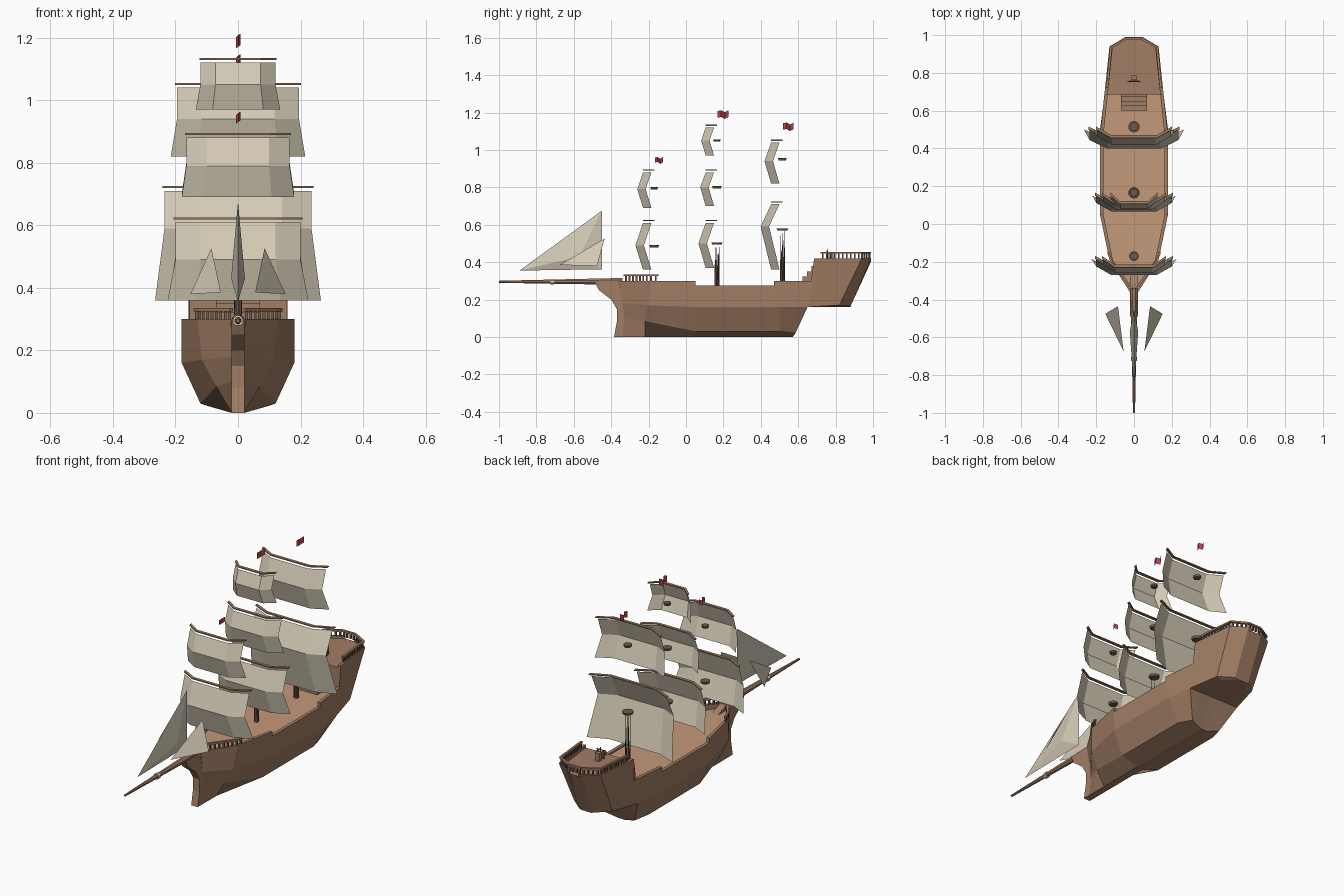
import bpy, math
from mathutils import Vector

if "Cube" in bpy.data.objects:
    bpy.data.objects.remove(bpy.data.objects["Cube"])


def material(name, rgb):
    m = bpy.data.materials.new(name)
    m.diffuse_color = (*rgb, 1)
    m.use_nodes = True
    m.node_tree.nodes["Principled BSDF"].inputs["Base Color"].default_value = m.diffuse_color
    return m


WOOD = material("hull_wood", (0.36, 0.21, 0.13))
DECK = material("deck_wood", (0.55, 0.32, 0.19))
DARK = material("dark_wood", (0.16, 0.10, 0.07))
CLOTH = material("sail_cloth", (0.66, 0.60, 0.47))
RED = material("flag_red", (0.45, 0.05, 0.06))


def mesh(name, verts, faces, *mats):
    me = bpy.data.meshes.new(name)
    me.from_pydata([tuple(v) for v in verts], [], faces)
    ob = bpy.data.objects.new(name, me)
    bpy.context.collection.objects.link(ob)
    for m in mats:
        me.materials.append(m)
    return ob


def loft(name, rings, closed, caps, *mats):
    n = len(rings[0])
    verts = [p for r in rings for p in r]
    faces = []
    for i in range(len(rings) - 1):
        for j in range(n if closed else n - 1):
            k = (j + 1) % n
            faces.append((i*n + j, i*n + k, (i+1)*n + k, (i+1)*n + j))
    if caps:
        faces += [tuple(range(n))[::-1], tuple(range((len(rings)-1)*n, len(rings)*n))]
    return mesh(name, verts, faces, *mats)


def box(name, loc, size, mat):
    x, y, z = (s / 2 for s in size)
    rings = [[Vector(loc) + Vector((a*x, b*y, c*z)) for a, b in ((-1, -1), (1, -1), (1, 1), (-1, 1))]
             for c in (-1, 1)]
    return loft(name, rings, True, True, mat)


def rod(name, a, b, r1, r2, mat, sides=8):
    a, b = Vector(a), Vector(b)
    q = (b - a).to_track_quat('Z', 'Y')
    rings = [[p + q @ Vector((r*math.cos(t), r*math.sin(t), 0))
              for t in (2*math.pi*(i + .5)/sides for i in range(sides))]
             for p, r in ((a, r1), (b, r2))]
    return loft(name, rings, True, True, mat)


# Hull: each station is keel, chine, waterline, rim (x, y, z), then deck height
stations = [
    ((.02, -.34, 0), (.02, -.33, .10), (.02, -.34, .18), (.022, -.36, .30), .27),
    ((.02, -.22, 0), (.07, -.22, .085), (.115, -.21, .17), (.13, -.19, .30), .27),
    ((.02, .05, 0), (.12, .05, .03), (.18, .05, .16), (.18, .05, .30), .265),
    ((.02, .05, 0), (.12, .05, .03), (.18, .05, .16), (.18, .05, .275), .265),
    ((.02, .50, 0), (.12, .50, .03), (.18, .50, .16), (.18, .47, .275), .265),
    ((.02, .50, 0), (.12, .50, .03), (.18, .50, .16), (.18, .47, .30), .265),
    ((.02, .57, 0), (.09, .585, .02), (.16, .65, .16), (.157, .685, .30), .265),
    ((.02, .65, .16), (.10, .65, .16), (.16, .65, .16), (.157, .685, .42), .405),
    ((.02, .82, .16), (.08, .82, .16), (.12, .82, .17), (.13, .94, .42), .405),
    ((.015, .88, .16), (.03, .88, .16), (.045, .88, .165), (.045, .99, .42), .405),
]
rings = []
for *pts, dz in stations:
    rx, ry, rz = pts[3]
    w = max(rx - .018, .005)
    half = pts + [(w, ry, rz), (w, ry, dz)]
    rings.append(half + [(-x, y, z) for x, y, z in reversed(half)])
hull = loft("hull", rings, True, True, WOOD, DECK)
for i, f in enumerate(hull.data.polygons):
    if i % 12 == 5 and i // 12 < 6:
        f.material_index = 1

# Stem and keel plate
profile = [(-.49, .295), (-.465, .25), (-.40, .20), (-.37, .15), (-.37, .08), (-.385, 0),
           (-.2, 0), (-.2, .25), (-.32, .295)]
loft("stem", [[(x, y, z) for y, z in profile] for x in (-.02, .02)], True, True, WOOD)

# Bowsprit with collar
rod("bowsprit", (0, -.34, .297), (0, -1, .295), .02, .006, WOOD)
rod("bowsprit_collar", (0, -.725, .295), (0, -.705, .295), .017, .017, CLOTH)

# Stairs up to the stern deck
for i in range(4):
    box("stair", (0, .645 + .012*i, .28 + .028*i), (.14, .09 - .024*i, .03), WOOD)


# Railings: a top rail on short posts along a path
def railing(name, path, z, gap=.022):
    for a, b in zip(path, path[1:]):
        a, b = Vector((*a, z)), Vector((*b, z))
        d = (b - a).normalized()
        side = Vector((-d.y, d.x, 0)) * .006
        up = Vector((0, 0, .005))
        loft(name + "_rail", [[p + side - up, p - side - up, p - side + up, p + side + up] for p in (a, b)],
             True, True, WOOD)
        n = max(1, round((b - a).length / gap))
        for i in range(n):
            p = a.lerp(b, (i + .5) / n)
            box(name + "_post", (p.x, p.y, z - .018), (.009, .009, .028), DARK)


for s in (-1, 1):
    railing("bow", [(s*.137, -.15), (s*.118, -.2), (s*.02, -.33)], .33)
    railing("stern", [(s*.142, .72), (s*.122, .935), (s*.04, .982), (0, .982)], .45)

# Steering wheel on its stand
box("wheel_stand", (0, .775, .425), (.025, .025, .05), WOOD)
for i in range(4):
    t = math.pi * i / 4
    d = Vector((math.cos(t), 0, math.sin(t))) * .034
    c = Vector((0, .755, .437))
    rod("wheel_spoke", c - d, c + d, .003, .003, DARK, 4)
bpy.ops.mesh.primitive_torus_add(major_segments=10, minor_segments=4, major_radius=.024,
                                 minor_radius=.004, location=(0, .755, .437), rotation=(math.pi/2, 0, 0))
wheel = bpy.context.object
wheel.name = "wheel_rim"
wheel.data.materials.append(DARK)

COLS = (-1, -.6, .6, 1)


# Square sail with a folded belly, swept-back sides, a yard above it
def sail(y, top, mid, bot, wt, wb):
    bulge = .16 * (top - bot)
    rows = [(top, wt, -.06), (mid, wt, -.06 - bulge), (bot, wb, -.06)]
    loft("square_sail", [[(u*w, y + dy + (.045 if abs(u) == 1 else 0), z) for u in COLS]
                         for z, w, dy in rows], False, False, CLOTH)
    yard = []
    for u in COLS:
        yy, zz = y - .052 + (.045 if abs(u) == 1 else 0), top + .012
        yard.append([(u*wt*1.03, yy + a, zz + b) for a, b in
                     ((-.008, -.003), (.008, -.003), (.008, .003), (-.008, .003))])
    loft("yard", yard, True, True, WOOD)


# Masts: y, sails (top, fold, bottom, half widths), platforms (z, radius), flag height
masts = [
    (-.17, [(.61, .49, .36, .20, .225), (.88, .79, .69, .165, .18)],
     [(.485, .026), (.795, .02)], .945, .045),
    (.165, [(.61, .50, .37, .20, .22), (.88, .80, .70, .165, .18), (1.12, 1.05, .97, .12, .135)],
     [(.50, .03), (.80, .025), (1.05, .02)], 1.19, .06),
    (.515, [(.71, .59, .36, .235, .265), (1.04, .94, .82, .195, .215)],
     [(.575, .031), (.95, .023)], 1.125, .058),
]
for y, sails, tops, fz, fl in masts:
    for s in sails:
        sail(y, *s)
    for z, r in tops:
        rod("mast_platform", (0, y, z - .006), (0, y, z + .006), r * .85, r, DARK, 10)
    # lower mast of tapering splints
    if y > 0:
        ring = [(.013*math.cos(i*math.pi/4), y + .013*math.sin(i*math.pi/4)) for i in range(8)]
        verts = [(*p, .26) for p in ring] + [(*p, tops[0][0] - .006) for p in ring]
        mesh("lower_mast", verts, [(i, (i+1) % 8, i + 8) for i in range(8)], DARK)
    # waving flag
    wave = ((0, 0, 0), (.33, .008, .004), (.66, -.006, -.006), (1, .006, .004))
    h = fl * .3
    loft("flag", [[(x, y + .003 + u*fl, fz + dz + s*h) for s in (-1, 1)] for u, x, dz in wave],
         False, False, RED)

# Large jib, slightly puffed on both sides
mesh("main_jib", [(0, -.89, .355), (0, -.45, .675), (0, -.45, .362), (.022, -.57, .43), (-.022, -.57, .43)],
     [(0, 2, 3), (2, 1, 3), (1, 0, 3), (2, 0, 4), (1, 2, 4), (0, 1, 4)], CLOTH)

# Small jibs either side
for s in (-1, 1):
    mesh("side_jib", [(s*.055, -.675, .385), (s*.152, -.475, .38), (s*.085, -.435, .527)], [(0, 1, 2)], CLOTH)
